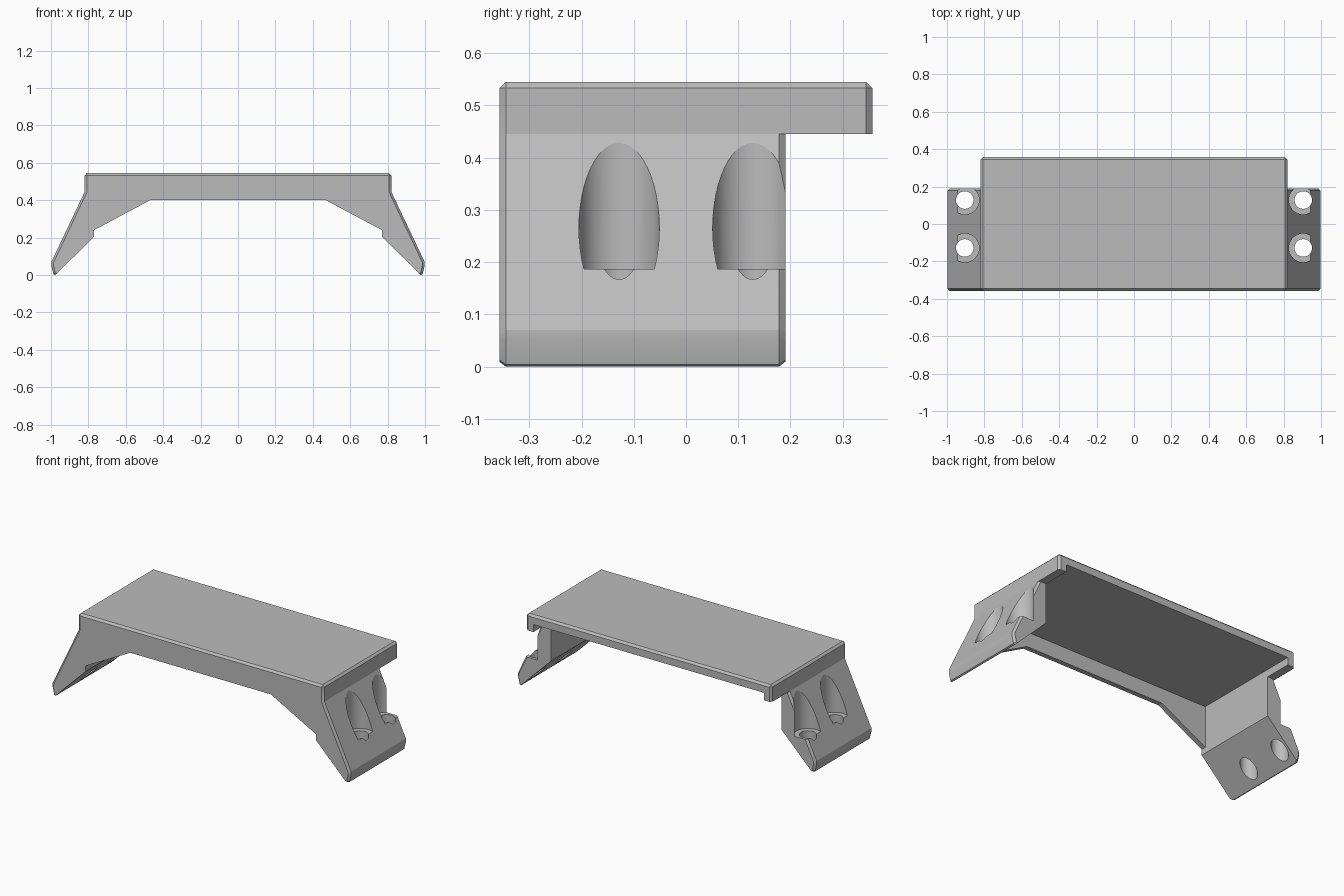
import bpy, bmesh, math
from mathutils import Matrix

cube = bpy.data.objects.get("Cube")
if cube:
    bpy.data.objects.remove(cube, do_unlink=True)

FRONT, LEG_BACK, BACK = -0.357, 0.19, 0.357
TOP, DECK_LOW, CEILING = 0.545, 0.445, 0.49
INNER_X, OUTER_X = 0.77, 0.82
WALL, CHAMFER = 0.03, 0.012


def finish(name, bm):
    mesh = bpy.data.meshes.new(name)
    bmesh.ops.recalc_face_normals(bm, faces=bm.faces)
    bm.to_mesh(mesh)
    bm.free()
    obj = bpy.data.objects.new(name, mesh)
    bpy.context.collection.objects.link(obj)
    return obj


def box(name, x, y0, y1, z0, z1):
    bm = bmesh.new()
    size = Matrix.Diagonal((2 * x, y1 - y0, z1 - z0, 1))
    place = Matrix.Translation((0, (y0 + y1) / 2, (z0 + z1) / 2))
    bmesh.ops.create_cube(bm, size=1, matrix=place @ size)
    return finish(name, bm)


def cylinder(name, x, y, radius, z0, z1):
    bm = bmesh.new()
    bmesh.ops.create_cone(bm, cap_ends=True, segments=48, radius1=radius,
                          radius2=radius, depth=z1 - z0,
                          matrix=Matrix.Translation((x, y, (z0 + z1) / 2)))
    return finish(name, bm)


def cut(obj, cutter):
    mod = obj.modifiers.new("cut", 'BOOLEAN')
    mod.operation, mod.solver, mod.object = 'DIFFERENCE', 'EXACT', cutter
    bpy.context.view_layer.objects.active = obj
    bpy.ops.object.modifier_apply(modifier=mod.name)
    bpy.data.objects.remove(cutter, do_unlink=True)


# Bridge silhouette, from the underside centre out to the top corner
half = [(0.47, 0.40), (INNER_X, 0.24), (INNER_X, 0.205), (0.977, 0),
        (0.987, 0.004), (0.998, 0.05), (0.998, 0.07),
        (OUTER_X, DECK_LOW), (OUTER_X, TOP)]
outline = half + [(-x, z) for x, z in reversed(half)]
bm = bmesh.new()
face = bm.faces.new([bm.verts.new((x, FRONT, z)) for x, z in outline])
ext = bmesh.ops.extrude_face_region(bm, geom=[face])
for v in ext["geom"]:
    if isinstance(v, bmesh.types.BMVert):
        v.co.y = BACK
bracket = finish("bracket_body", bm)

# Shorten the legs and hollow out the underside
cut(bracket, box("leg_trim", 1.2, LEG_BACK, 1, -1, DECK_LOW))
cut(bracket, box("hollow", INNER_X, FRONT + WALL, 1, -1, CEILING))

# Chamfer the top rim and the outer edges of the front and back ends
bm = bmesh.new()
bm.from_mesh(bracket.data)
bmesh.ops.remove_doubles(bm, verts=bm.verts, dist=0.0005)


def is_outer(edge):
    a, b = (v.co for v in edge.verts)
    if min(a.z, b.z) > TOP - 0.005:
        return True
    at_end = any(max(abs(a.y - y), abs(b.y - y)) < 0.002
                 for y in (FRONT, LEG_BACK, BACK))
    return at_end and min(abs(a.x), abs(b.x)) > 0.8 and a.x * b.x > 0


rim = [e for e in bm.edges if is_outer(e) and len(e.link_faces) == 2
       and e.calc_face_angle(0) > 0.1]
bmesh.ops.bevel(bm, geom=rim, offset=CHAMFER, segments=1, profile=0.5,
                affect='EDGES', clamp_overlap=True)
bm.to_mesh(bracket.data)
bm.free()

# Counterbored screw holes, two in each leg
for x in (-0.905, 0.905):
    for y in (-0.128, 0.128):
        cut(bracket, cylinder("counterbore", x, y, 0.077, 0.187, 0.8 * DECK_LOW + 0.085))
        cut(bracket, cylinder("screw_hole", x, y, 0.047, -0.2, 0.25))

# Plain grey finish
grey = bpy.data.materials.new("plain_grey")
grey.use_nodes = True
colour = (0.5, 0.5, 0.5, 1)
grey.diffuse_color = colour
grey.node_tree.nodes["Principled BSDF"].inputs["Base Color"].default_value = colour
bracket.data.materials.clear()
bracket.data.materials.append(grey)

bpy.ops.object.select_all(action='DESELECT')
bracket.select_set(True)
bpy.context.view_layer.objects.active = bracket
bpy.ops.object.shade_smooth_by_angle(angle=math.radians(20))
